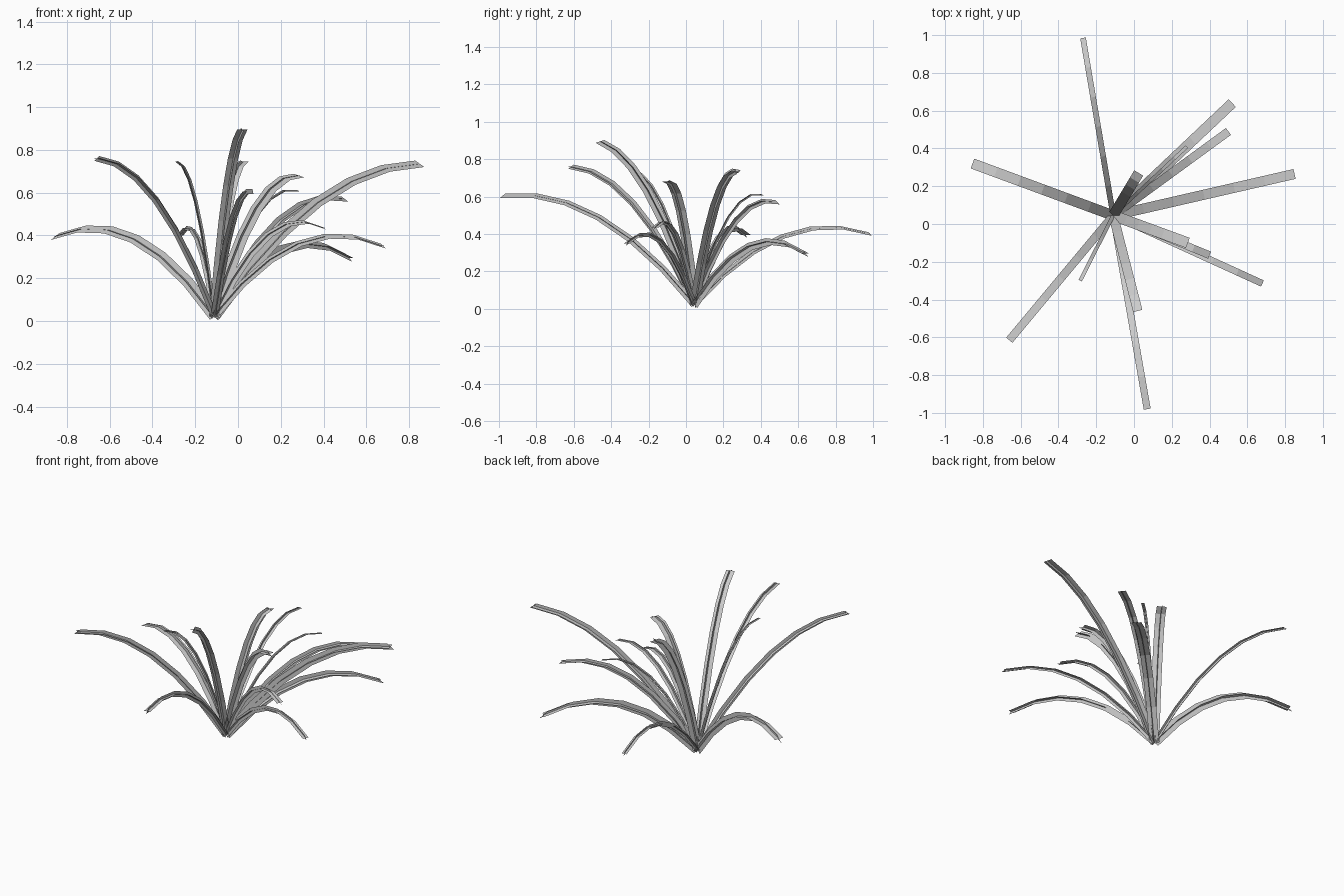
import bpy
from mathutils import Vector

default = bpy.data.objects.get("Cube")
if default:
    bpy.data.objects.remove(default, do_unlink=True)

# One grey for every leaf
grey = bpy.data.materials.new("leaf_grey")
grey.use_nodes = True
colour = (0.6, 0.6, 0.6, 1)
grey.diffuse_color = colour
grey.node_tree.nodes["Principled BSDF"].inputs["Base Color"].default_value = colour

ROOT = Vector((-0.11, 0.045, 0.022))
SAG = 0.7        # how far every leaf droops from its straight line
STEPS = 6
UP = Vector((0, 0, 1))


def make_leaf(name, tip, width):
    """Arching leaf: a flat ribbon crossed by an upright fin along its middle."""
    reach = Vector(tip) - ROOT
    launch = (reach + UP * SAG).normalized()
    side = launch.cross(UP).normalized()
    fin = side.cross(launch).normalized()
    path = []
    for i in range(STEPS + 1):
        u = i / STEPS
        path.append(ROOT + reach * u + UP * SAG * u * (1 - u))

    verts, faces = [], []
    for across in (side, fin):
        start = len(verts)
        for point in path:
            verts += [point - across * width / 2, point + across * width / 2]
        for i in range(STEPS):
            k = start + 2 * i
            faces.append((k, k + 1, k + 3, k + 2))

    mesh = bpy.data.meshes.new(name)
    mesh.from_pydata(verts, [], faces)
    mesh.materials.append(grey)
    leaf = bpy.data.objects.new(name, mesh)
    bpy.context.scene.collection.objects.link(leaf)


# Leaf name, tip position, width
leaves = [
    ("back_long_leaf", (-0.27, 0.985, 0.40), 0.03),
    ("back_left_low_leaf", (0.52, 0.64, 0.295), 0.055),
    ("back_left_middle_leaf", (0.50, 0.49, 0.57), 0.045),
    ("back_left_thin_leaf", (0.28, 0.41, 0.61), 0.018),
    ("left_long_leaf", (0.85, 0.265, 0.735), 0.053),
    ("back_upright_leaf", (0.025, 0.27, 0.745), 0.055),
    ("left_upright_leaf", (0.285, -0.10, 0.68), 0.057),
    ("left_short_leaf", (0.40, -0.165, 0.435), 0.04),
    ("front_left_low_leaf", (0.68, -0.315, 0.35), 0.036),
    ("front_long_leaf", (0.07, -0.98, 0.605), 0.037),
    ("front_tall_leaf", (0.02, -0.46, 0.895), 0.05),
    ("front_right_long_leaf", (-0.66, -0.615, 0.76), 0.043),
    ("front_right_thin_leaf", (-0.285, -0.30, 0.745), 0.02),
    ("right_low_leaf", (-0.855, 0.32, 0.395), 0.055),
]
for name, tip, width in leaves:
    make_leaf(name, tip, width)
